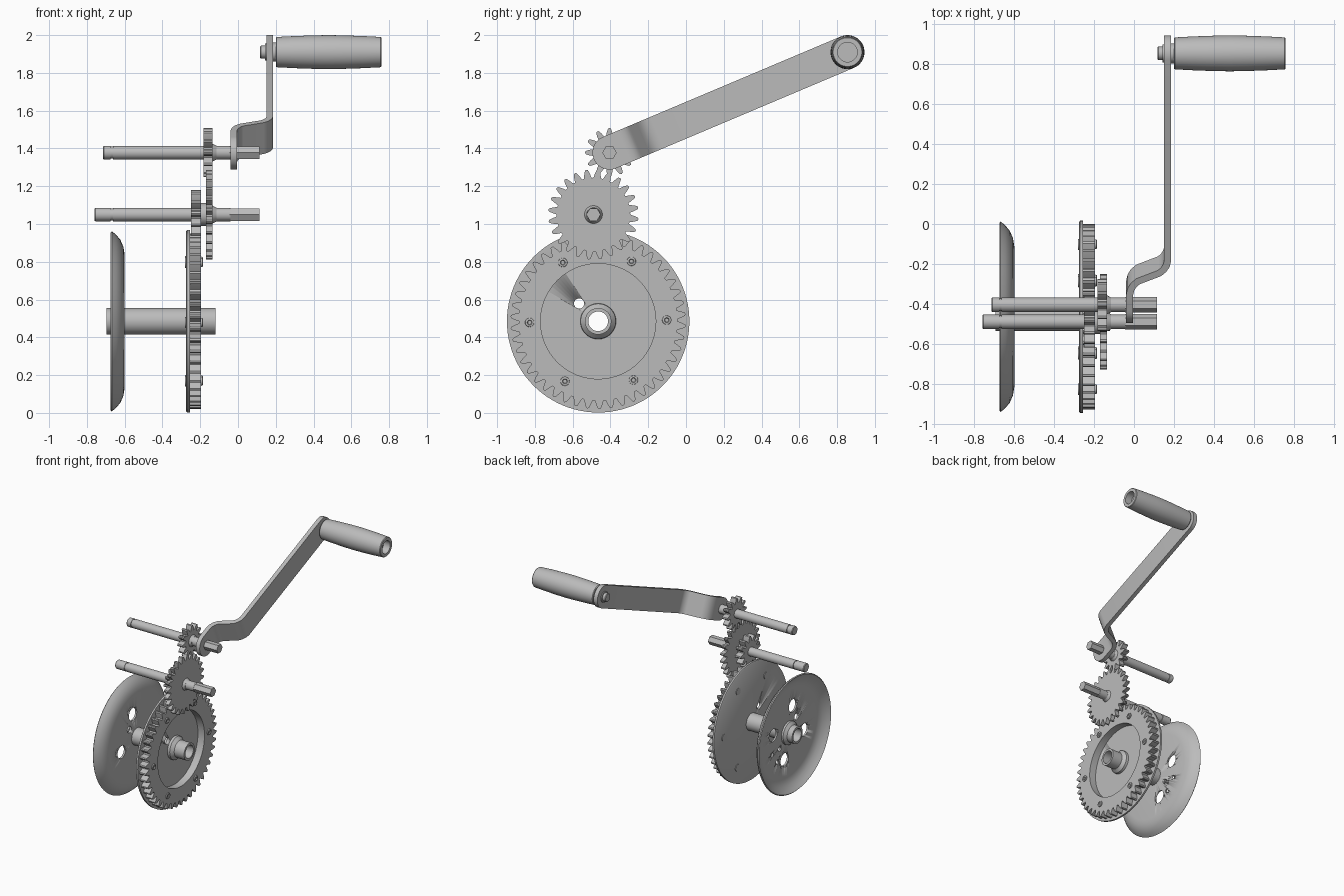
import bpy, bmesh
from math import sin, cos, pi, sqrt, radians

cube = bpy.data.objects.get("Cube")
if cube:
    bpy.data.objects.remove(cube, do_unlink=True)

steel = bpy.data.materials.new("grey_steel")
steel.use_nodes = True
GREY = (0.5, 0.5, 0.5, 1)
steel.diffuse_color = GREY
steel.node_tree.nodes["Principled BSDF"].inputs["Base Color"].default_value = GREY

# Axes of rotation as (y, z)
DRUM, MID, TOP, GRIP = (-0.465, 0.485), (-0.49, 1.05), (-0.405, 1.378), (0.855, 1.91)


def finish(name, bm, angle=35):
    bmesh.ops.remove_doubles(bm, verts=bm.verts, dist=1e-5)
    bmesh.ops.recalc_face_normals(bm, faces=bm.faces)
    mesh = bpy.data.meshes.new(name)
    bm.to_mesh(mesh)
    bm.free()
    mesh.materials.append(steel)
    obj = bpy.data.objects.new(name, mesh)
    bpy.context.collection.objects.link(obj)
    bpy.ops.object.select_all(action='DESELECT')
    obj.select_set(True)
    bpy.context.view_layer.objects.active = obj
    bpy.ops.object.shade_smooth_by_angle(angle=radians(angle))
    return obj


def skin(bm, rings, closed):
    """Join rings of vertices with quads."""
    pairs = list(zip(rings, rings[1:]))
    if closed:
        pairs.append((rings[-1], rings[0]))
    for a, b in pairs:
        n = len(a)
        for i in range(n):
            j = (i + 1) % n
            bm.faces.new((a[i], a[j], b[j], b[i]))


def spin(bm, axis, profile, closed=False, segs=64):
    """Turn a profile of (x, radius) points around an axis parallel to x."""
    rings = []
    for x, r in profile:
        rings.append([bm.verts.new((x, axis[0] + r * cos(2 * pi * i / segs),
                                    axis[1] + r * sin(2 * pi * i / segs))) for i in range(segs)])
    skin(bm, rings, closed)


def lathe(name, axis, profile, closed=False, segs=64):
    bm = bmesh.new()
    spin(bm, axis, profile, closed, segs)
    return finish(name, bm)


def rod(x0, x1, r):
    return [(x0, 0), (x0, r), (x1, r), (x1, 0)]


def gear(name, axis, teeth, root, tip, bore, x0, x1, phase=0):
    """Toothed ring with a round bore."""
    shape = [(0, root), (0.2, root), (0.34, (root + tip) / 2), (0.47, tip - 0.004),
             (0.6, tip), (0.73, tip - 0.004), (0.86, (root + tip) / 2)]
    outline = [((t + f + phase) * 2 * pi / teeth, r) for t in range(teeth) for f, r in shape]
    bm = bmesh.new()

    def ring(x, radius=None):
        return [bm.verts.new((x, axis[0] + (radius or r) * cos(a),
                              axis[1] + (radius or r) * sin(a))) for a, r in outline]
    skin(bm, [ring(x0), ring(x1), ring(x1, bore), ring(x0, bore)], True)
    return finish(name, bm)


def around(axis, r, degrees):
    return (axis[0] + r * cos(radians(degrees)), axis[1] + r * sin(radians(degrees)))


def drill(obj, holes):
    """Cut round holes, given as (centre, radius), along x."""
    bm = bmesh.new()
    for centre, r in holes:
        spin(bm, centre, rod(-1, 0.5, r), segs=32)
    cutter = finish("hole_cutter", bm)
    cutter.hide_render = True
    mod = obj.modifiers.new("holes", 'BOOLEAN')
    mod.object = cutter
    mod.solver = 'EXACT'
    deps = bpy.context.evaluated_depsgraph_get()
    mesh = bpy.data.meshes.new_from_object(obj.evaluated_get(deps))
    obj.modifiers.clear()
    obj.data = mesh
    bpy.data.objects.remove(cutter, do_unlink=True)


# Drum: tube, dished flange and flat flange
lathe("drum_tube", DRUM, [(-0.695, 0.052), (-0.695, 0.07), (-0.12, 0.07), (-0.12, 0.052)], True)
lathe("drum_collar", DRUM, [(-0.26, 0.06), (-0.26, 0.095), (-0.235, 0.093), (-0.21, 0.07), (-0.21, 0.06)], True)
lathe("dish_collar", DRUM, [(-0.61, 0.06), (-0.61, 0.095), (-0.63, 0.093), (-0.65, 0.07), (-0.65, 0.06)], True)
dish = lathe("dished_flange", DRUM, [
    (-0.60, 0.06), (-0.60, 0.355), (-0.607, 0.395), (-0.622, 0.43), (-0.645, 0.458), (-0.668, 0.477),
    (-0.675, 0.47), (-0.655, 0.448), (-0.635, 0.42), (-0.621, 0.39), (-0.615, 0.355), (-0.615, 0.06)], True, 96)
rope_hole = (around(DRUM, 0.138, 137), 0.027)
dish_holes = [(around(DRUM, 0.21, a), 0.052) for a in (15, 105, 195, 285)]
clamp_holes = [(around(DRUM, r, a), 0.018) for r, a in ((0.24, 308), (0.24, 335), (0.15, 322))]
drill(dish, dish_holes + clamp_holes + [rope_hole])
plate = lathe("flat_flange", DRUM, [(-0.275, 0.06), (-0.275, 0.475), (-0.27, 0.483), (-0.255, 0.483),
                                    (-0.255, 0.06)], True, 96)
drill(plate, [rope_hole])

# Gear train
gear("drum_gear", DRUM, 46, 0.42, 0.465, 0.305, -0.257, -0.195)
gear("middle_pinion", MID, 12, 0.085, 0.13, 0.03, -0.25, -0.195, 0.3)
gear("middle_gear", MID, 24, 0.195, 0.24, 0.03, -0.17, -0.135)
gear("top_pinion", TOP, 12, 0.085, 0.13, 0.03, -0.183, -0.135, 0.4)
lathe("middle_hub", MID, rod(-0.2, -0.165, 0.06))

# Rivets joining the drum gear to the flange
for i in range(6):
    spot = around(DRUM, 0.363, 1 + 60 * i)
    lathe("rivet", spot, [(-0.28, 0), (-0.28, 0.028), (-0.2, 0.025), (-0.187, 0.023),
                          (-0.185, 0.013), (-0.192, 0.01), (-0.192, 0)], segs=24)

# Shafts with a ring groove and a six-sided drive end
for name, axis, start in (("middle_shaft", MID, -0.76), ("top_shaft", TOP, -0.715)):
    lathe(name, axis, [(start, 0), (start, 0.032), (start + 0.005, 0.036), (-0.675, 0.036),
                       (-0.675, 0.031), (-0.663, 0.031), (-0.663, 0.036), (-0.04, 0.036), (-0.04, 0)], segs=40)
    lathe(name + "_drive_end", axis, rod(-0.045, 0.115, 0.038), segs=6)
    lathe(name + "_collar", axis, [(-0.14, 0), (-0.14, 0.05), (-0.115, 0.037), (-0.115, 0)], segs=40)

# Crank arm: flat bar with round ends, bent sideways; u runs along the bar
du, dz = GRIP[0] - TOP[0], GRIP[1] - TOP[1]
length = sqrt(du * du + dz * dz)
du, dz = du / length, dz / length
HALF, THICK = 0.09, 0.0175
LOW, HIGH = -0.022, 0.168
path = [(-HALF * cos(pi * i / 24), LOW) for i in range(13)]
path += [(0.09, LOW), (0.12, -0.016), (0.145, -0.002), (0.165, 0.02),
         (0.21, 0.128), (0.228, 0.148), (0.25, 0.162), (0.275, HIGH)]
path += [(length + HALF * sin(pi * i / 24), HIGH) for i in range(13)]
bm = bmesh.new()
rings = []
for i, (u, x) in enumerate(path):
    a, b = path[max(i - 1, 0)], path[min(i + 1, len(path) - 1)]
    step = sqrt((b[0] - a[0]) ** 2 + (b[1] - a[1]) ** 2)
    nu, nx = -(b[1] - a[1]) / step * THICK, (b[0] - a[0]) / step * THICK
    over = max(-u, u - length, 0)
    w = sqrt(max(HALF ** 2 - over ** 2, 1e-6))
    ring = []
    for s, t in ((-1, -1), (1, -1), (1, 1), (-1, 1)):
        along, side = u + t * nu, s * w
        ring.append(bm.verts.new((x + t * nx, TOP[0] + along * du - side * dz,
                                  TOP[1] + along * dz + side * du)))
    rings.append(ring)
skin(bm, rings, False)
bm.faces.new(rings[0])
bm.faces.new(rings[-1])
finish("crank_arm", bm)

# Grip and its pin
lathe("grip", GRIP, [(0.2, 0), (0.2, 0.076), (0.205, 0.08), (0.3, 0.085), (0.4, 0.0885), (0.48, 0.09),
                     (0.56, 0.0885), (0.66, 0.085), (0.755, 0.08), (0.76, 0.076), (0.76, 0.052),
                     (0.7, 0.052), (0.7, 0)])
lathe("grip_pin", GRIP, [(0.117, 0), (0.117, 0.03), (0.122, 0.034), (0.15, 0.034), (0.15, 0.034),
                         (0.18, 0.034), (0.18, 0.05), (0.205, 0.05), (0.205, 0)], segs=40)
lathe("pin_washer", GRIP, rod(0.143, 0.155, 0.045), segs=40)
